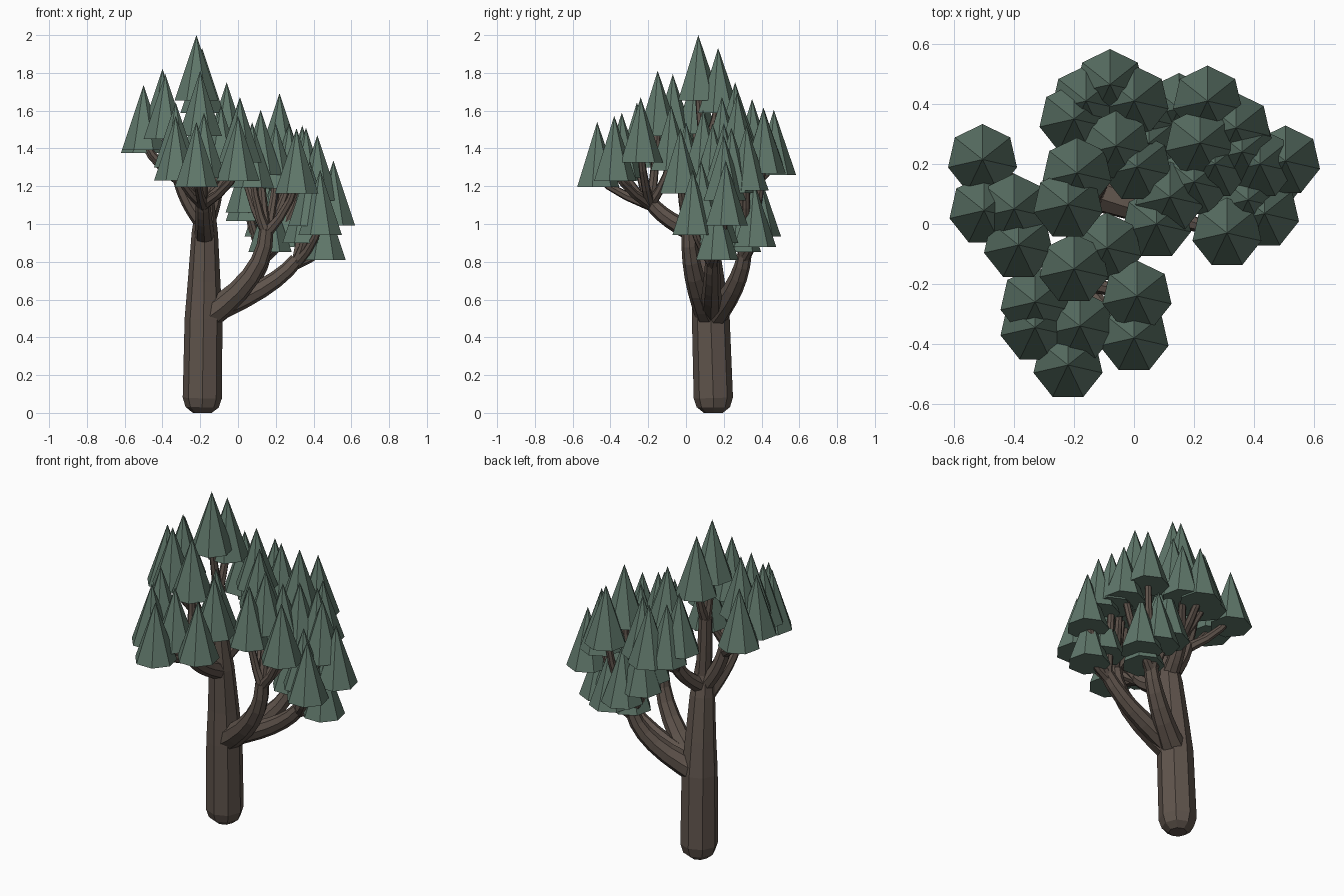
import bpy, bmesh, math
from mathutils import Vector, Matrix

if "Cube" in bpy.data.objects:
    bpy.data.objects.remove(bpy.data.objects["Cube"])


def material(name, rgb):
    m = bpy.data.materials.new(name)
    m.diffuse_color = (*rgb, 1)
    m.use_nodes = True
    m.node_tree.nodes["Principled BSDF"].inputs["Base Color"].default_value = m.diffuse_color
    return m


BARK = material("bark", (0.115, 0.088, 0.072))
LEAF = material("leaf", (0.115, 0.185, 0.145))
CONE_R, CONE_H = 0.118, 0.345


def axis(z):
    # trunk centre line, leaning gently forward with height
    return Vector((-.19 + .015 * z, .145 - .055 * z * z, z))


def crown_top(x, y, drop):
    # apexes follow a conical canopy falling away from the tallest crown
    return 1.995 - .85 * math.hypot(x + .22, y - .065) - drop


def bend(a, b, r0, r1, steps, reach=.75):
    # branch that first reaches outward, then turns upward
    c = Vector((a.x + (b.x - a.x) * reach, a.y + (b.y - a.y) * reach, a.z + (b.z - a.z) * .45))
    out = []
    for i in range(steps + 1):
        t = i / steps
        out.append((a * (1 - t) ** 2 + c * 2 * t * (1 - t) + b * t * t, r0 + (r1 - r0) * t ** .6))
    return out


def tube(bm, path, n=8):
    # faceted tapering tube through (point, radius) pairs
    rings = []
    for i, (p, r) in enumerate(path):
        d = path[min(i + 1, len(path) - 1)][0] - path[max(i - 1, 0)][0]
        q = Vector((0, 0, 1)).rotation_difference(d.normalized())
        rings.append([bm.verts.new(p + q @ (Matrix.Rotation(math.tau * k / n, 3, 'Z') @ Vector((r, 0, 0))))
                      for k in range(n)])
    for a, b in zip(rings, rings[1:]):
        for k in range(n):
            j = (k + 1) % n
            bm.faces.new((a[k], a[j], b[j], b[k]))
    bm.faces.new(rings[0][::-1])
    bm.faces.new(rings[-1])


def finish(bm, name, mat):
    me = bpy.data.meshes.new(name)
    bm.to_mesh(me)
    bm.free()
    me.materials.append(mat)
    ob = bpy.data.objects.new(name, me)
    bpy.context.collection.objects.link(ob)


# Trunk with rounded foot: (height, radius)
bm = bmesh.new()
tube(bm, [(axis(z), r) for z, r in ((0, .05), (.03, .088), (.08, .104), (.5, .1),
                                    (.7, .086), (.95, .07), (1.14, .045))])
finish(bm, "trunk", BARK)


def limb(name, start_z, radius, tip, tiers, reach=.75):
    # limb from trunk to tip, twigs, and tiers of crowns: drop below canopy -> (x, y) places
    wood, leaves = bmesh.new(), bmesh.new()
    tip = Vector(tip)
    tube(wood, bend(axis(start_z), tip, radius, .038, 6, reach))
    for drop, places in tiers.items():
        for x, y in places:
            top = crown_top(x, y, drop)
            tube(wood, bend(tip - Vector((0, 0, .02)), Vector((x, y, top - CONE_H + .06)), .03, .018, 3), 7)
            bmesh.ops.create_cone(leaves, cap_ends=True, segments=7, radius1=CONE_R, radius2=0,
                                  depth=CONE_H, matrix=Matrix.Translation((x, y, top - CONE_H / 2)))
    bmesh.ops.remove_doubles(leaves, verts=leaves.verts, dist=1e-5)
    finish(wood, name + "_limb", BARK)
    finish(leaves, name + "_foliage", LEAF)


# Upper limbs
limb("top", 1.05, .05, (-.2, .1, 1.42), {-.005: [(-.22, .065)], -.03: [(-.19, .17)]})
limb("left", 1.0, .05, (-.31, .075, 1.25),
     {.0: [(-.505, .215)], .02: [(-.5, .045), (-.4, .05), (-.385, -.07)]})
limb("front", .93, .058, (-.185, -.19, 1.12),
     {0: [(-.2, -.15), (.01, -.24), (0, -.38), (-.22, -.47)],
      .06: [(-.33, -.26), (-.33, -.345), (-.18, -.34)], .2: [(-.09, -.08)]})
limb("back", 1.0, .05, (-.12, .26, 1.17),
     {.03: [(-.06, .26), (0, .41), (-.08, .465)],
      .09: [(-.2, .35), (-.16, .41)]})

# Lower limbs spreading to the right
limb("right", .5, .08, (.15, .015, .97),
     {.1: [(.12, .09), (.01, .19), (.2, .14)], .2: [(.075, 0)], .03: [(.31, -.03), (.27, .2)]}, 1)
limb("low_right", .52, .07, (.31, .14, .81),
     {.03: [(.505, .21)], -.03: [(.42, .2), (.36, .24)],
      .26: [(.455, .16), (.35, .16)], .15: [(.435, .035), (.38, .08)]})
limb("low_back", .5, .08, (.14, .31, .84),
     {-.11: [(.245, .41), (.22, .27)], -.05: [(.34, .32)],
      .3: [(.15, .385), (.25, .36), (.05, .35), (.05, .27)], .42: [(.17, .28)]}, .85)
